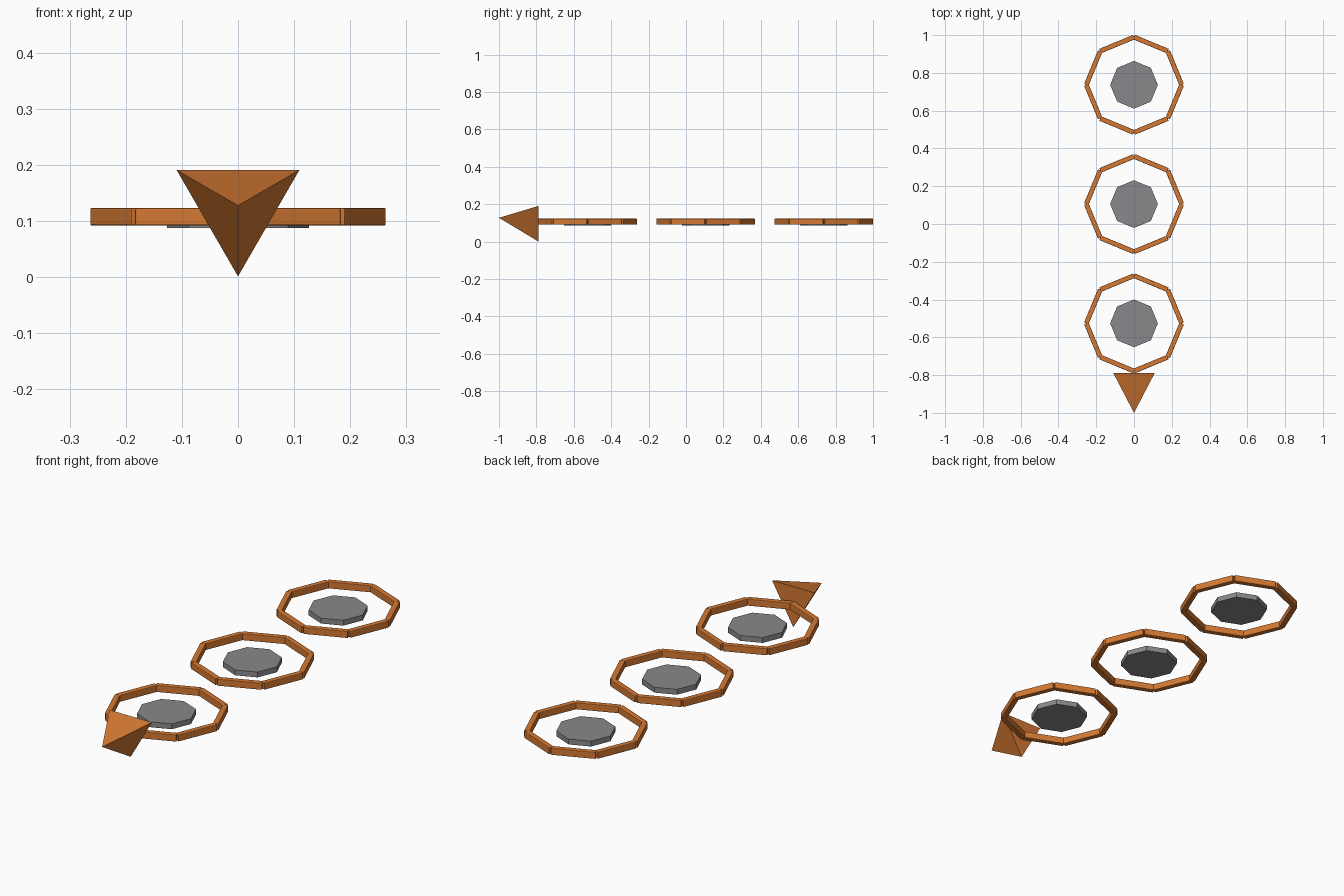
import bpy, math
from mathutils import Matrix, Vector

if "Cube" in bpy.data.objects:
    bpy.data.objects.remove(bpy.data.objects["Cube"])

R = 0.2526           # ring radius along the bar centre line
BAR_W, BAR_H = 0.0253, 0.0316
RING_Z = 0.1075
CENTRES = [-0.526, 0.1055, 0.737]


def material(name, colour):
    m = bpy.data.materials.new(name)
    m.diffuse_color = (*colour, 1)
    m.use_nodes = True
    m.node_tree.nodes["Principled BSDF"].inputs["Base Color"].default_value = m.diffuse_color
    return m


orange = material("orange", (0.66, 0.19, 0.032))
grey = material("grey", (0.25, 0.25, 0.265))


def finish(name, mat):
    ob = bpy.context.object
    ob.name = name
    ob.data.materials.append(mat)
    return ob


# Octagonal rings made of eight bevelled bars, each around a flat pad
for n, y in enumerate(CENTRES, 1):
    for k in range(8):
        a = math.radians(22.5 + 45 * k)
        r = R * math.cos(math.pi / 8)
        bpy.ops.mesh.primitive_cube_add(
            size=1, location=(r * math.cos(a), y + r * math.sin(a), RING_Z),
            rotation=(0, 0, a))
        bar = finish(f"ring_{n}_bar_{k + 1}", orange)
        size = Vector((BAR_W, 2 * R * math.sin(math.pi / 8), BAR_H))
        bar.data.transform(Matrix.Diagonal(size.to_4d()))
        bevel = bar.modifiers.new("soft_edges", 'BEVEL')
        bevel.width = 0.003
        bevel.segments = 2
    bpy.ops.mesh.primitive_cylinder_add(
        vertices=8, radius=R / 2, depth=0.025, location=(0, y, 0.0995))
    finish(f"pad_{n}", grey)

# Three-sided arrowhead pointing forward, with one flat side on top
bpy.ops.mesh.primitive_cone_add(vertices=3, radius1=0.1263, depth=0.2105)
arrow = finish("arrowhead", orange)
arrow.data.transform(Matrix.Rotation(math.pi / 2, 4, 'X'))
low = min(arrow.data.vertices, key=lambda v: v.co.z).co
if low.z > -0.1:     # turn so that a single corner points down
    arrow.data.transform(Matrix.Rotation(math.pi, 4, 'Y'))
arrow.location = (0, -1 + 0.10525, 0.1275)
